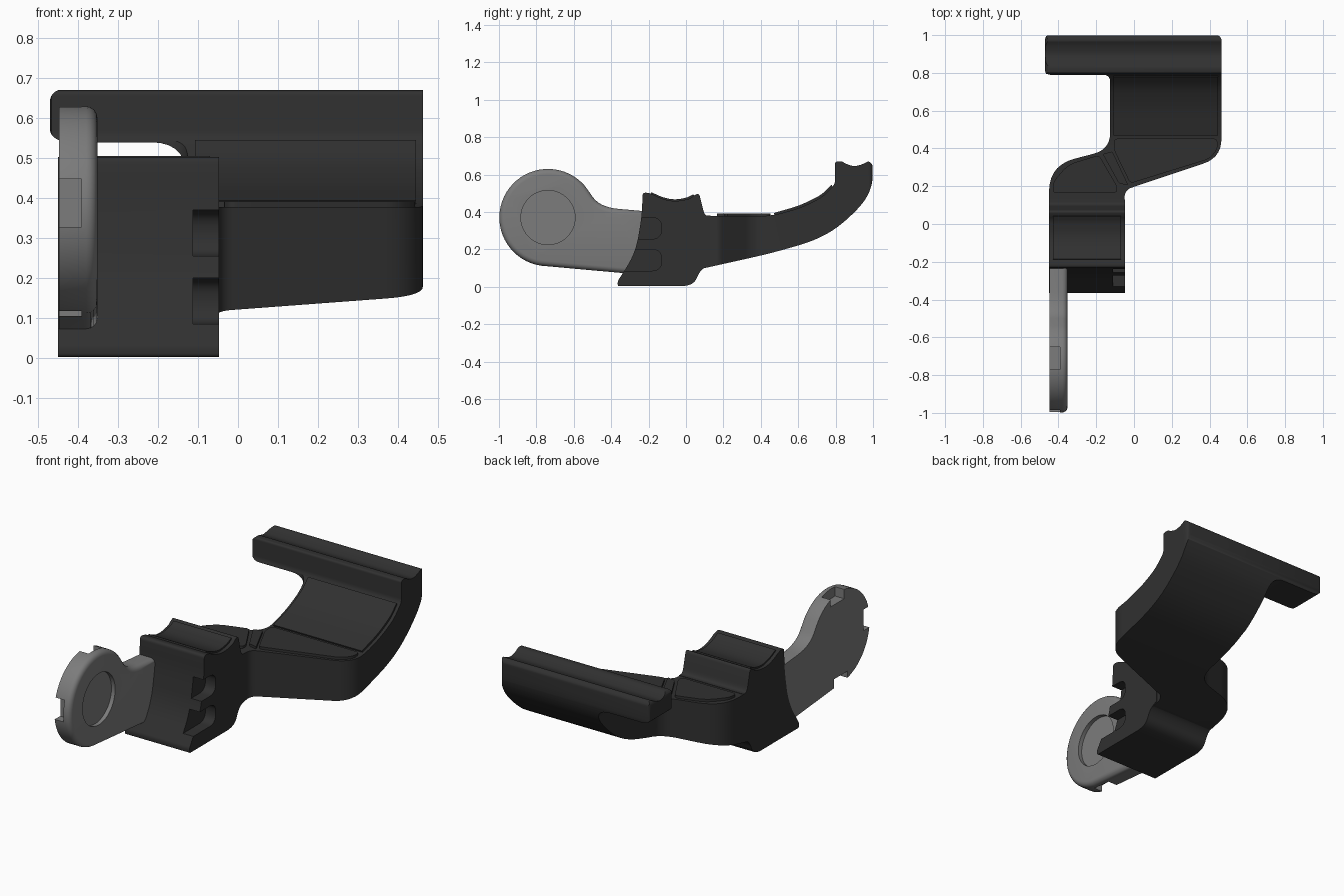
import bpy, bmesh
from math import cos, sin, radians
from mathutils import Vector


def material(name, v):
    m = bpy.data.materials.new(name)
    m.diffuse_color = (v, v, v, 1)
    return m


BLACK = material("black_plastic", 0.03)
GREY = material("dark_grey", 0.2)


def rounded(points, steps=7):
    """Outline from (a, b) or (a, b, d); d is the length cut off a rounded corner."""
    out, n = [], len(points)
    for i, p in enumerate(points):
        c = Vector(p[:2])
        if len(p) < 3:
            out.append(c)
            continue
        u = Vector(points[i - 1][:2]) - c
        v = Vector(points[(i + 1) % n][:2]) - c
        s = c + u.normalized() * min(p[2], u.length * 0.49)
        e = c + v.normalized() * min(p[2], v.length * 0.49)
        for k in range(steps + 1):
            t = k / steps
            out.append(s * (1 - t) ** 2 + c * 2 * t * (1 - t) + e * t * t)
    return out


def prism(name, points, axis, lo, hi, mat=BLACK, bevel=0):
    """Extrude a rounded outline along an axis; bevel softens the far cap."""
    place = {"X": lambda p, c: (c, p[0], p[1]),
             "Y": lambda p, c: (p[0], c, p[1]),
             "Z": lambda p, c: (p[0], p[1], c)}[axis]
    pts = rounded(points)
    n = len(pts)
    bm = bmesh.new()
    a = [bm.verts.new(place(p, lo)) for p in pts]
    b = [bm.verts.new(place(p, hi)) for p in pts]
    bm.faces.new(a)
    cap = bm.faces.new(b)
    for i in range(n):
        j = (i + 1) % n
        bm.faces.new((a[i], a[j], b[j], b[i]))
    bmesh.ops.recalc_face_normals(bm, faces=bm.faces)
    if bevel:
        bmesh.ops.bevel(bm, geom=list(cap.edges), offset=bevel, segments=4,
                        profile=0.5, affect="EDGES", clamp_overlap=True)
    me = bpy.data.meshes.new(name)
    bm.to_mesh(me)
    bm.free()
    ob = bpy.data.objects.new(name, me)
    bpy.context.collection.objects.link(ob)
    me.materials.append(mat)
    return ob


def boolean(ob, tool, op="DIFFERENCE"):
    mod = ob.modifiers.new("cut", "BOOLEAN")
    mod.operation, mod.object, mod.solver = op, tool, "EXACT"
    bpy.context.view_layer.objects.active = ob
    bpy.ops.object.modifier_apply(modifier=mod.name)
    bpy.data.objects.remove(tool)


def box_outline(a0, a1, b0, b1, d=0.0):
    return [(a0, b0, d), (a1, b0, d), (a1, b1, d), (a0, b1, d)] if d else \
        [(a0, b0), (a1, b0), (a1, b1), (a0, b1)]


# Clamp block with saddle top and slanted front
clamp = prism("clamp_block", [
    (-0.365, 0.003, 0.01), (0.04, 0.003, 0.07), (0.075, 0.09, 0.05), (0.13, 0.115), (0.13, 0.38),
    (0.10, 0.38, 0.03), (0.07, 0.50, 0.02), (0.045, 0.49, 0.015), (0.02, 0.47, 0.02),
    (-0.06, 0.455, 0.05), (-0.13, 0.47, 0.04), (-0.19, 0.50, 0.02), (-0.232, 0.505, 0.02),
    (-0.236, 0.38, 0.06), (-0.27, 0.18, 0.09), (-0.365, 0.03, 0.01)], "X", -0.45, -0.048)
for z0, z1 in ((0.255, 0.37), (0.085, 0.20)):
    boolean(clamp, prism("slot", [(-0.45, z0), (-0.13, z0, 0.055), (-0.13, z1, 0.055), (-0.45, z1)],
                         "X", -0.112, 0.1))

# Saddle pad, following the hollow
prism("saddle_pad", [(-0.19, 0.485), (-0.13, 0.46, 0.04), (-0.06, 0.45, 0.05), (0.02, 0.46, 0.02),
                     (0.045, 0.478), (0.04, 0.495), (0.01, 0.478, 0.02), (-0.06, 0.464, 0.05),
                     (-0.13, 0.479, 0.04), (-0.185, 0.506)], "X", -0.43, -0.07)

# Cranked arm and end bar: side profile limited by the plan outline
arm = prism("cranked_arm", [
    (0.05, 0.10), (0.10, 0.10), (0.46, 0.18, 0.12), (0.75, 0.265, 0.17), (0.94, 0.43, 0.12),
    (0.998, 0.54, 0.06), (0.998, 0.655, 0.015), (0.975, 0.672, 0.012), (0.945, 0.655, 0.015),
    (0.90, 0.643, 0.02), (0.86, 0.655, 0.015), (0.83, 0.672, 0.012), (0.797, 0.668, 0.012),
    (0.797, 0.55, 0.02), (0.73, 0.48, 0.04), (0.62, 0.425, 0.06), (0.46, 0.378, 0.07),
    (0.05, 0.378)], "X", -0.6, 0.6)
boolean(arm, prism("plan", [
    (-0.45, 0.0), (-0.05, 0.0), (-0.05, 0.18, 0.04), (0.40, 0.33, 0.0), (0.463, 0.36, 0.09),
    (0.463, 1.1), (-0.47, 1.1), (-0.47, 0.79), (-0.126, 0.79, 0.04),
    (-0.126, 0.395, 0.09), (-0.45, 0.31, 0.14)][:3] + [
    (0.463, 0.352, 0.10), (0.463, 0.999, 0.03), (-0.47, 0.999, 0.02), (-0.47, 0.79, 0.02),
    (-0.126, 0.79, 0.04), (-0.126, 0.395, 0.09), (-0.45, 0.31, 0.14)], "Z", -0.2, 1.0),
    "INTERSECT")
# Clear the space below the free end of the bar
boolean(arm, prism("bar_relief", [
    (-0.7, -0.1), (-0.128, -0.1), (-0.128, 0.54, 0.09), (-0.472, 0.54, 0.06),
    (-0.472, 0.62), (-0.7, 0.62)], "Y", 0.6, 1.2))
# Round the top corner of the free end
boolean(arm, prism("bar_corner", [(-0.6, 0.60), (-0.471, 0.60), (-0.471, 0.674, 0.045),
                                  (-0.38, 0.674), (-0.38, 0.8), (-0.6, 0.8)], "Y", 0.6, 1.2))

# Thin raised pads on the flat of the arm
flat_pads = [
    [(-0.43, 0.165, 0.02), (-0.09, 0.165, 0.02), (-0.09, 0.20, 0.01), (-0.185, 0.365, 0.02),
     (-0.35, 0.315, 0.05), (-0.43, 0.22, 0.03)],
    [(-0.08, 0.215, 0.01), (-0.03, 0.205, 0.01), (-0.115, 0.385, 0.01), (-0.165, 0.37, 0.01)],
    [(-0.02, 0.215, 0.02), (0.40, 0.345, 0.03), (0.445, 0.40, 0.03), (0.44, 0.452, 0.02),
     (-0.105, 0.452, 0.02), (-0.105, 0.39, 0.02)]]
for i, pts in enumerate(flat_pads):
    prism(f"flat_pad_{i + 1}", pts, "Z", 0.36, 0.392)

# Curved pad rising to the bar
inner = [(0.475, 0.378), (0.62, 0.42, 0.06), (0.73, 0.475, 0.04), (0.785, 0.53)]
upper = [(p[0] - 0.006, p[1] + 0.016, *p[2:]) for p in reversed(inner)]
prism("curved_pad", inner + upper, "X", -0.108, 0.445)

# Grey lever plate with round head
cy, cz, r = -0.738, 0.37, 0.26
head = [(cy + r * cos(radians(a)), cz + r * sin(radians(a))) for a in range(40, 264, 6)]
lever = prism("lever_plate", head + [(-0.28, 0.068), (-0.21, 0.12), (-0.21, 0.403),
                                     (-0.46, 0.425, 0.10)], "X", -0.4485, -0.352, GREY, 0.028)
# Round dish in the head
dish = [(cy + 0.145 * cos(radians(a)), cz + 0.145 * sin(radians(a))) for a in range(0, 360, 8)]
boolean(lever, prism("dish", dish, "X", -0.375, -0.2, GREY))
# Notches at the rim, on the back face
for y0, y1, z0, z1 in ((-1.1, -0.945, 0.328, 0.448), (-0.77, -0.65, 0.575, 0.8),
                       (-0.80, -0.68, -0.1, 0.155)):
    boolean(lever, prism("notch", box_outline(y0, y1, z0, z1), "X", -0.6, -0.392, GREY))

# Smooth shading with crisp edges
for ob in bpy.context.scene.objects:
    bpy.ops.object.select_all(action="DESELECT")
    ob.select_set(True)
    bpy.context.view_layer.objects.active = ob
    bpy.ops.object.shade_smooth_by_angle(angle=radians(32))
